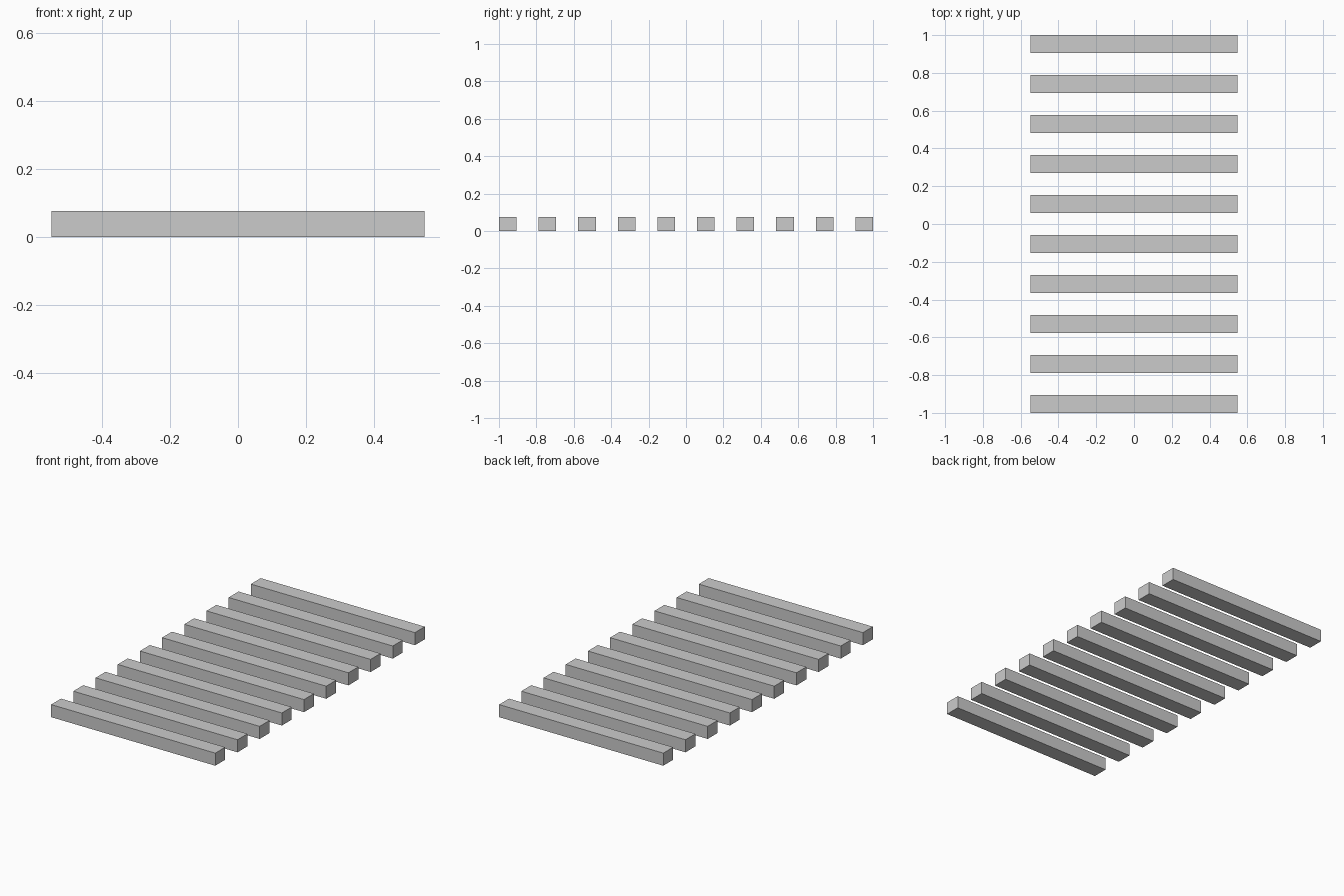
import bpy

if "Cube" in bpy.data.objects:
    bpy.data.objects.remove(bpy.data.objects["Cube"])

COUNT = 10
LENGTH, DEPTH, HEIGHT = 1.097, 0.094, 0.076
PITCH = (2.0 - DEPTH) / (COUNT - 1)


def box(name, center, size):
    bpy.ops.mesh.primitive_cube_add(size=1, location=center)
    obj = bpy.context.object
    obj.name = name
    obj.scale = size
    bpy.ops.object.transform_apply(location=False, rotation=False, scale=True)
    return obj


# Row of evenly spaced square-edged slats, front to back
for i in range(COUNT):
    y = -1.0 + DEPTH / 2 + i * PITCH
    box(f"slat_{i + 1}", (0, y, HEIGHT / 2), (LENGTH, DEPTH, HEIGHT))
